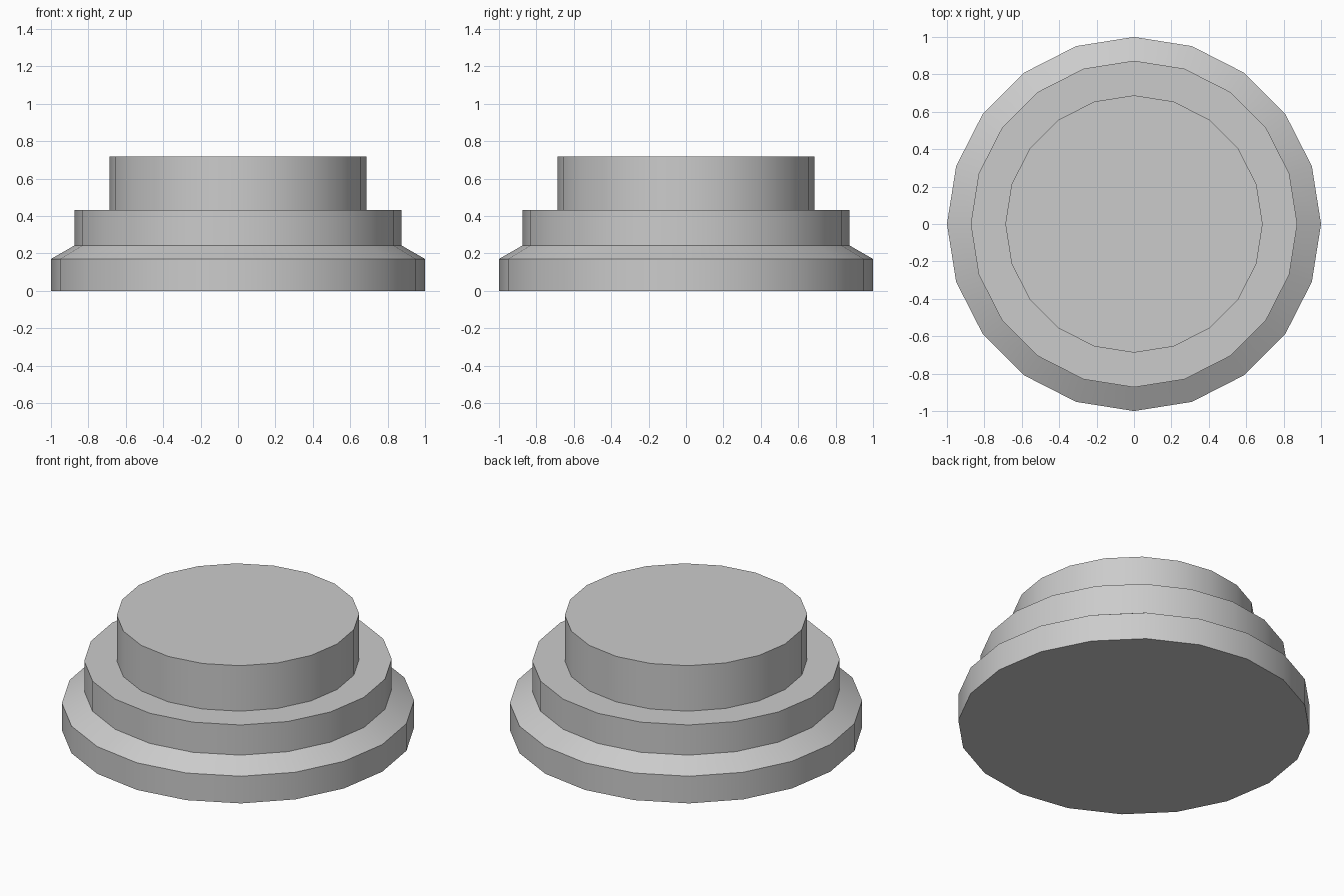
import bpy, bmesh
from math import cos, sin, pi, radians

if "Cube" in bpy.data.objects:
    bpy.data.objects.remove(bpy.data.objects["Cube"])

SIDES = 20

# Outer profile as (radius, height), from the foot to the top
PROFILE = [(1.0, 0.0), (1.0, 0.17), (0.873, 0.243),
           (0.873, 0.432), (0.688, 0.432), (0.688, 0.717)]


def lathe(name, profile):
    """Closed turned solid with flat end caps."""
    bm = bmesh.new()
    rings = [[bm.verts.new((r * cos(2 * pi * i / SIDES), r * sin(2 * pi * i / SIDES), z))
              for i in range(SIDES)] for r, z in profile]
    for low, high in zip(rings, rings[1:]):
        for i in range(SIDES):
            j = (i + 1) % SIDES
            bm.faces.new((low[i], low[j], high[j], high[i]))
    bm.faces.new(rings[0][::-1])
    bm.faces.new(rings[-1])
    mesh = bpy.data.meshes.new(name)
    bm.to_mesh(mesh)
    bm.free()
    obj = bpy.data.objects.new(name, mesh)
    bpy.context.collection.objects.link(obj)
    return obj


# Stepped round base with a chamfered foot
base = lathe("stepped_round_base", PROFILE)
bpy.context.view_layer.objects.active = base
base.select_set(True)
bpy.ops.object.shade_smooth_by_angle(angle=radians(30))
